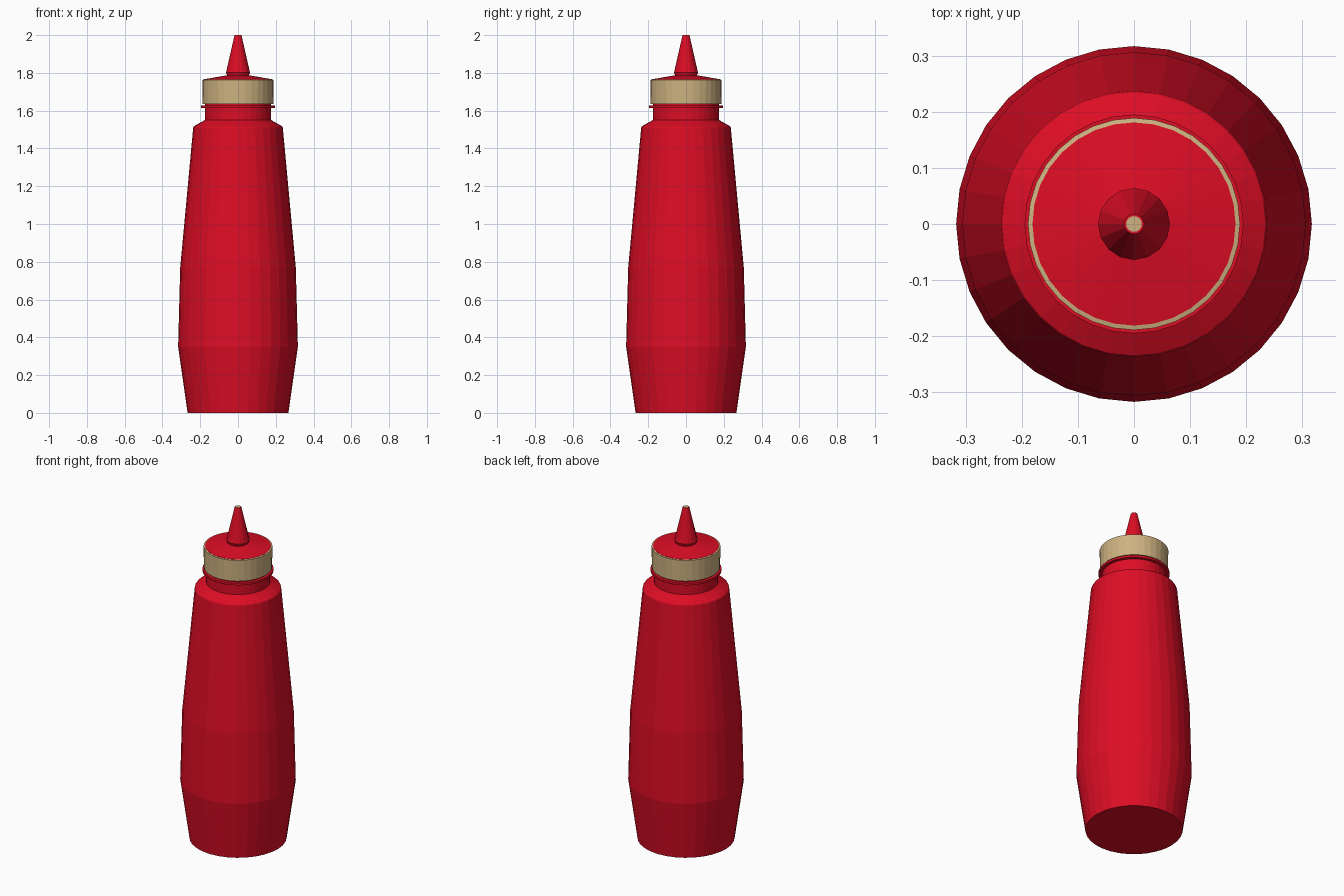
import bpy, bmesh, math

if "Cube" in bpy.data.objects:
    bpy.data.objects.remove(bpy.data.objects["Cube"])


def material(name, rgb):
    m = bpy.data.materials.new(name)
    m.diffuse_color = (*rgb, 1)
    m.use_nodes = True
    m.node_tree.nodes["Principled BSDF"].inputs["Base Color"].default_value = m.diffuse_color
    return m


RED = material("red plastic", (0.72, 0.004, 0.018))
TAN = material("tan plastic", (0.62, 0.45, 0.22))


def lathe(name, profile, mat, sides=32):
    """Revolve (radius, z) points round z, closing both ends with flat caps."""
    bm = bmesh.new()
    rings = []
    for r, z in profile:
        rings.append([bm.verts.new((r * math.cos(2 * math.pi * i / sides),
                                    r * math.sin(2 * math.pi * i / sides), z))
                      for i in range(sides)])
    for a, b in zip(rings, rings[1:]):
        for i in range(sides):
            j = (i + 1) % sides
            bm.faces.new((a[i], a[j], b[j], b[i]))
    bm.faces.new(rings[0][::-1])
    bm.faces.new(rings[-1])
    mesh = bpy.data.meshes.new(name)
    bm.to_mesh(mesh)
    bm.free()
    mesh.materials.append(mat)
    obj = bpy.data.objects.new(name, mesh)
    bpy.context.collection.objects.link(obj)
    return obj


# Squeeze bottle with shoulder, neck and thin neck flange
lathe("bottle_body", [
    (0.267, 0), (0.317, 0.35), (0.306, 0.77), (0.237, 1.512), (0.234, 1.517),
    (0.176, 1.55), (0.176, 1.615), (0.195, 1.615), (0.195, 1.628),
    (0.176, 1.628), (0.176, 1.66)], RED)

# Screw collar
lathe("collar", [(0.187, 1.636), (0.189, 1.763), (0.18, 1.765)], TAN)

# Shallow conical lid
lathe("lid", [(0.181, 1.755), (0.181, 1.766), (0.06, 1.787)], RED)

# Tapered nozzle
lathe("nozzle", [(0.056, 1.78), (0.064, 1.803), (0.061, 1.812),
                 (0.024, 1.975), (0.018, 2.0)], RED, 16)

# Tan opening at the tip
lathe("nozzle_opening", [(0.014, 1.995), (0.014, 2.001)], TAN, 16)
